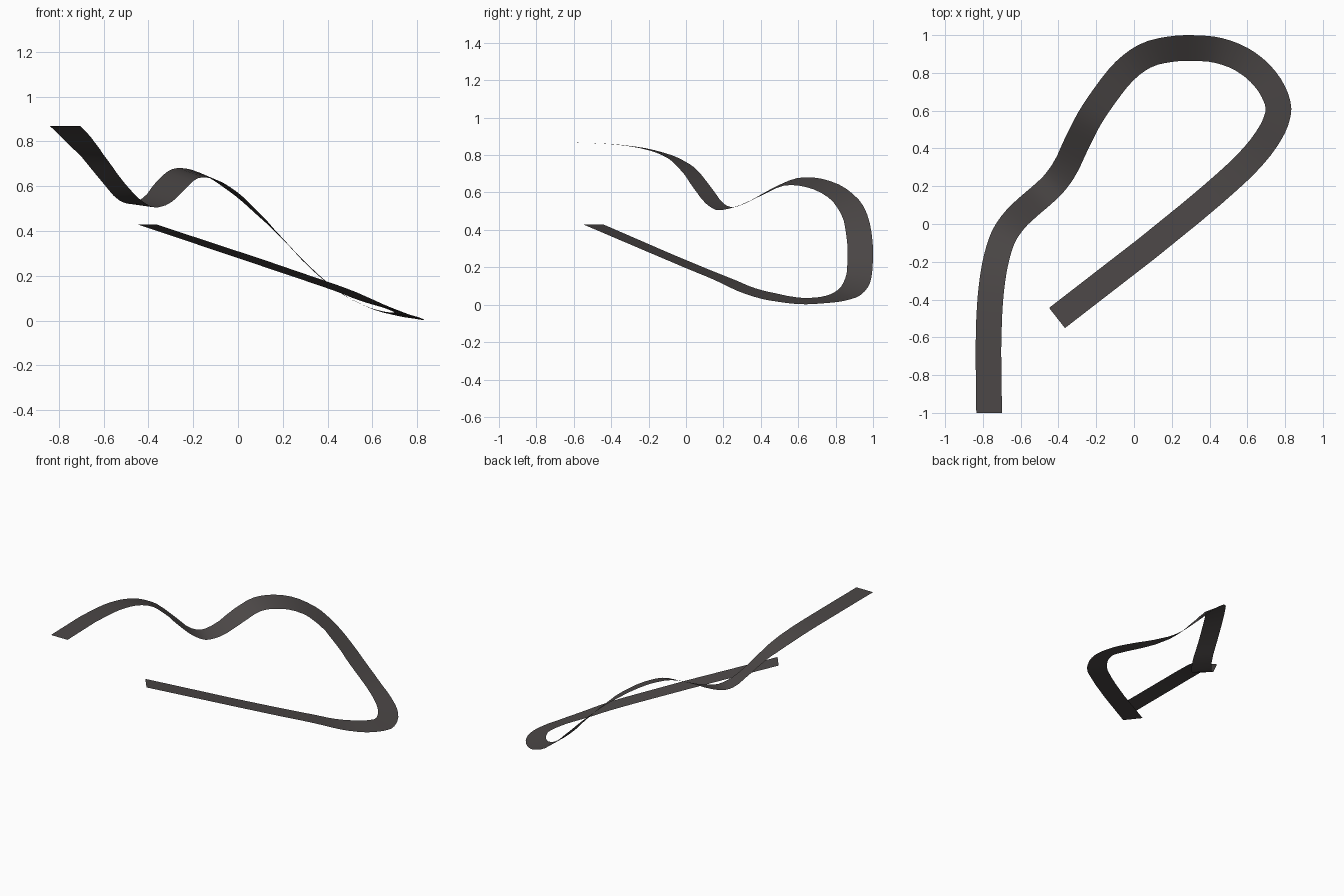
import bpy
from mathutils import Vector

if "Cube" in bpy.data.objects:
    bpy.data.objects.remove(bpy.data.objects["Cube"])

WIDTH = 0.136
STEPS = 3

# Centre line of the ribbon: x, y, z, bank (left edge height minus right edge height)
PATH = [Vector(p) for p in (
    (-.767, -1.0, .865, 0), (-.767, -.5, .864, 0), (-.755, -.34, .853, 0),
    (-.728, -.18, .825, 0), (-.69, -.065, .782, 0), (-.645, .005, .73, .005),
    (-.555, .095, .615, -.005), (-.485, .155, .54, -.005), (-.43, .207, .514, .015),
    (-.378, .275, .528, .025), (-.302, .43, .602, .04), (-.235, .56, .657, .04),
    (-.155, .68, .652, .045), (-.05, .81, .596, .045), (.055, .888, .508, .04),
    (.19, .925, .375, .018), (.33, .931, .23, 0), (.45, .918, .13, -.025),
    (.57, .872, .065, -.03), (.665, .80, .035, -.028), (.738, .70, .022, -.03),
    (.765, .61, .02, -.035), (.75, .54, .028, -.032), (.70, .447, .045, -.03),
    (.60, .325, .08, -.015), (.48, .212, .13, -.004), (.30, .058, .193, 0),
    (-.4075, -.4975, .43, 0))]


def smooth_path(pts, steps):
    """Smooth curve through the points, spaced by chord length."""
    n = len(pts)
    gap = [(pts[i + 1] - pts[i]).length for i in range(n - 1)]
    slope = [(pts[i + 1] - pts[i]) / gap[i] for i in range(n - 1)]
    tan = [slope[0]]
    for i in range(1, n - 1):
        tan.append((slope[i - 1] * gap[i] + slope[i] * gap[i - 1]) / (gap[i] + gap[i - 1]))
    tan.append(slope[-1])
    out = []
    for i in range(n - 1):
        for k in range(steps):
            t = k / steps
            a, b = t * t * (3 - 2 * t), t * (1 - t) ** 2
            c = t * t * (t - 1)
            out.append((pts[i] * (1 - a) + pts[i + 1] * a
                        + (tan[i] * b + tan[i + 1] * c) * gap[i], tan[i].lerp(tan[i + 1], a)))
    out.append((pts[-1], tan[-1]))
    return out


# Flat, single-sheet track ribbon: a left and a right edge vertex per station
verts, faces = [], []
for p, t in smooth_path(PATH, STEPS):
    side = Vector((-t.y, t.x, 0)).normalized() * WIDTH / 2
    side.z = p[3] / 2
    verts += [p.to_3d() + side, p.to_3d() - side]
for v in verts:
    v.z = max(v.z, 0)
for i in range(0, len(verts) - 2, 2):
    faces.append((i, i + 1, i + 3, i + 2))

mesh = bpy.data.meshes.new("track_ribbon")
mesh.from_pydata(verts, [], faces)
mesh.shade_smooth()
track = bpy.data.objects.new("track_ribbon", mesh)
bpy.context.collection.objects.link(track)

# Dark asphalt colour
mat = bpy.data.materials.new("dark asphalt grey")
mat.diffuse_color = (.072, .064, .063, 1)
mat.use_nodes = True
mat.node_tree.nodes["Principled BSDF"].inputs["Base Color"].default_value = mat.diffuse_color
mesh.materials.append(mat)
